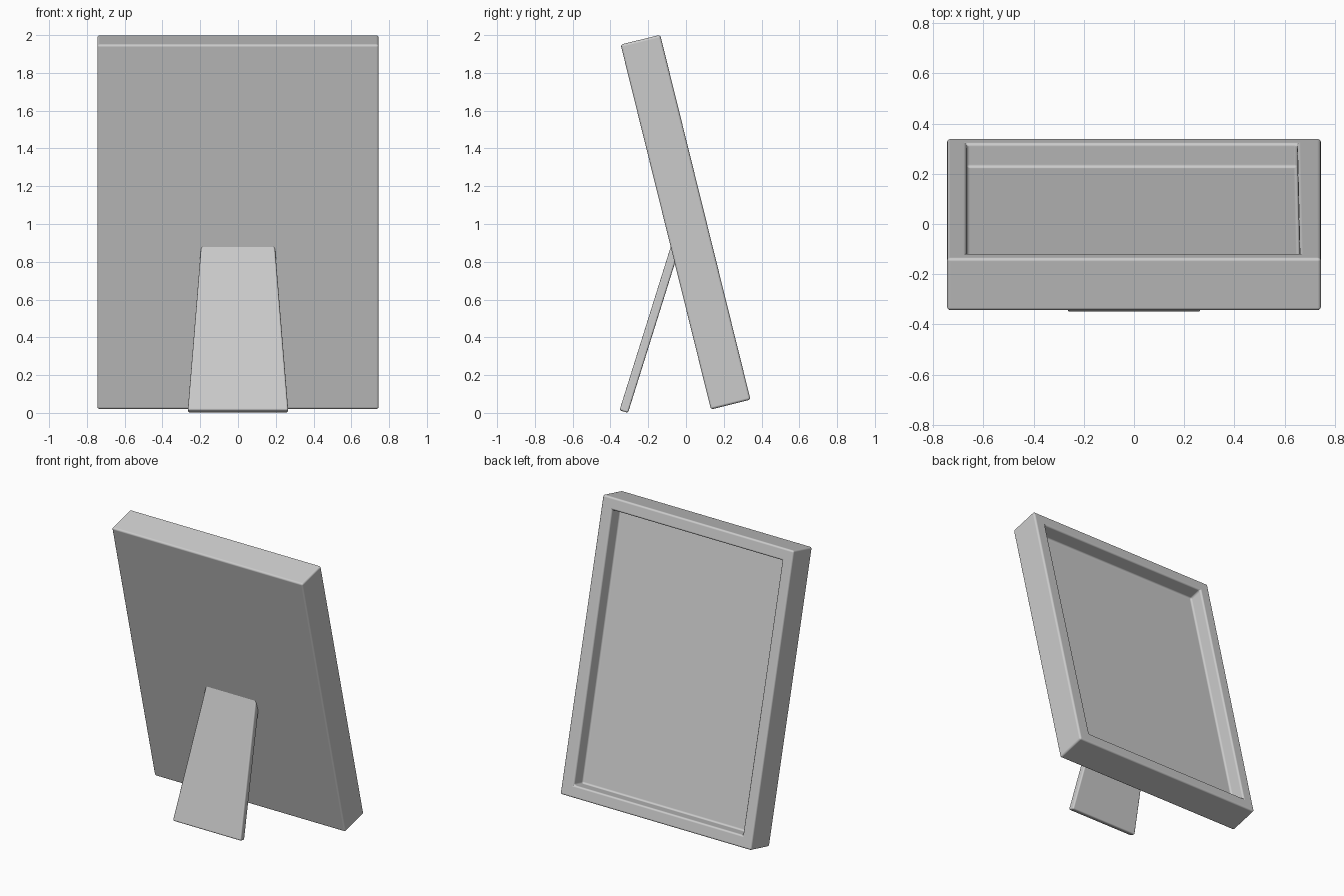
import bpy, bmesh
from math import radians

if "Cube" in bpy.data.objects:
    bpy.data.objects.remove(bpy.data.objects["Cube"])


def loft(name, rings, tilt, origin, bevel):
    """Join matching 4-corner rings with quads, cap both ends, tilt and soften edges."""
    bm = bmesh.new()
    loops = [[bm.verts.new(p) for p in ring] for ring in rings]
    for a, b in zip(loops, loops[1:]):
        for i in range(4):
            j = (i + 1) % 4
            bm.faces.new((a[i], a[j], b[j], b[i]))
    bm.faces.new(loops[0])
    bm.faces.new(loops[-1])
    bmesh.ops.recalc_face_normals(bm, faces=bm.faces)
    mesh = bpy.data.meshes.new(name)
    bm.to_mesh(mesh)
    bm.free()
    ob = bpy.data.objects.new(name, mesh)
    bpy.context.collection.objects.link(ob)
    ob.rotation_euler.x = radians(tilt)
    ob.location = (0, *origin)
    mod = ob.modifiers.new("soft_edges", 'BEVEL')
    mod.width = bevel
    mod.segments = 3
    mod.limit_method = 'ANGLE'
    mod.harden_normals = True
    bpy.context.view_layer.objects.active = ob
    ob.select_set(True)
    bpy.ops.object.shade_smooth_by_angle(angle=radians(40))
    ob.select_set(False)
    return ob


def ring(y, corners):
    return [(x, y, z) for x, z in corners]


# Frame with recessed picture panel, leaning back
W, H, T, DEPTH = 0.745, 1.99, 0.216, 0.10
outer = [(-W, 0), (W, 0), (W, H), (-W, H)]
opening = [(-0.667, 0.083), (0.65, 0.083), (0.66, H - 0.083), (-0.667, H - 0.083)]
loft("picture_frame",
     [ring(0, outer), ring(T, outer), ring(T, opening), ring(T - DEPTH, opening)],
     13.9, (0.132, 0.018), 0.013)

# Tapered easel leg at the back
leg = [(-0.266, 0), (0.266, 0), (0.192, 0.955), (-0.192, 0.955)]
loft("easel_leg", [ring(0, leg), ring(0.047, leg)], -17.4, (-0.352, 0.014), 0.01)
